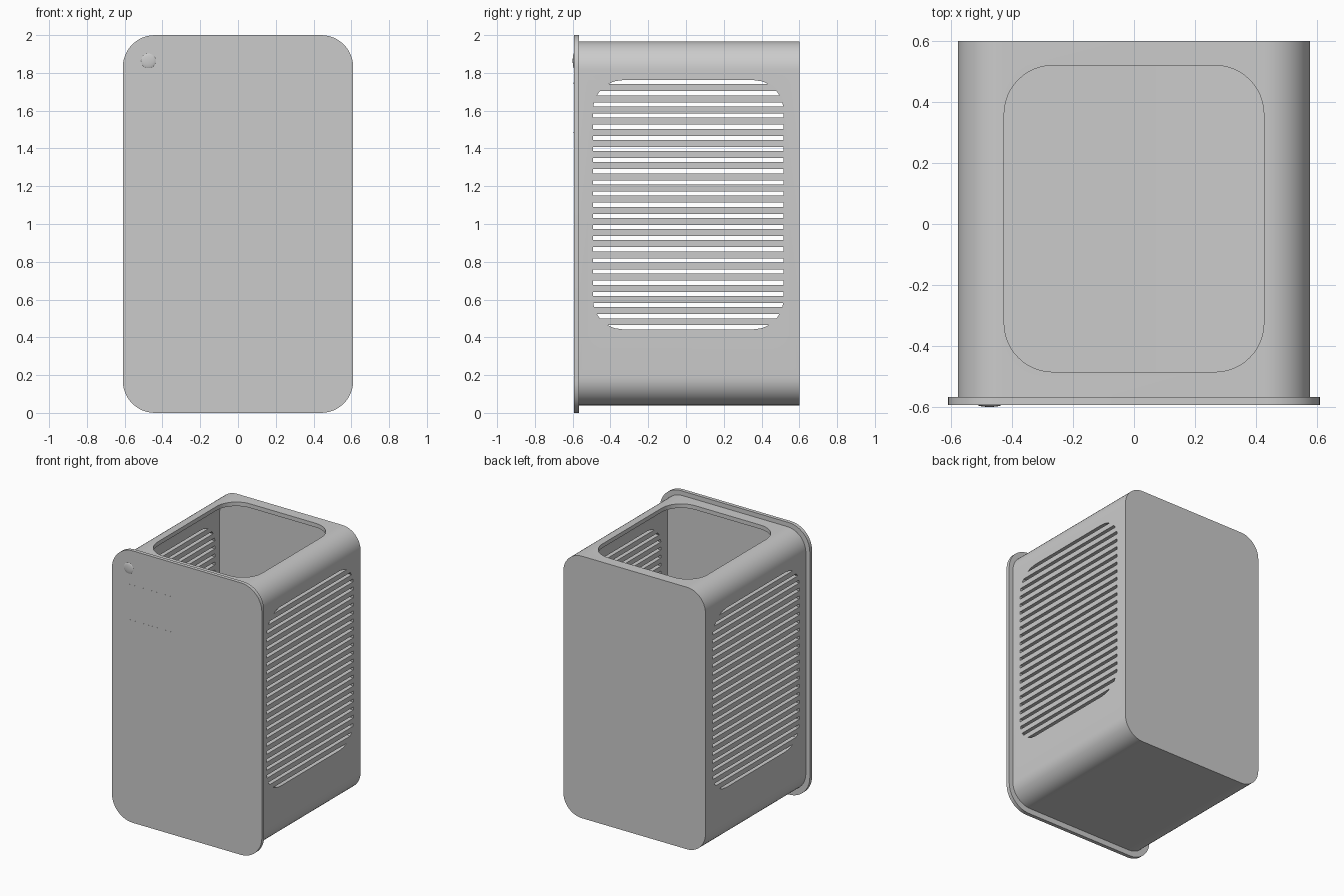
import bpy, bmesh
from math import sin, cos, pi, sqrt, radians

if "Cube" in bpy.data.objects:
    bpy.data.objects.remove(bpy.data.objects["Cube"])


def rounded_rect(a0, a1, b0, b1, r, steps=12):
    """Counter-clockwise rounded rectangle outline."""
    pts = []
    corners = ((a1 - r, b1 - r), (a0 + r, b1 - r), (a0 + r, b0 + r), (a1 - r, b0 + r))
    for q, (ca, cb) in enumerate(corners):
        for i in range(steps + 1):
            t = (q + i / steps) * pi / 2
            pts.append((ca + r * cos(t), cb + r * sin(t)))
    return pts


# Map (profile a, profile b, depth) to xyz for each extrusion axis
AXES = {'x': lambda a, b, d: (d, a, b),
        'y': lambda a, b, d: (a, d, b),
        'z': lambda a, b, d: (a, b, d)}


def prism(name, outlines, axis, d0, d1, bevel=0):
    """Extrude one or more outlines along an axis into one object."""
    bm = bmesh.new()
    for pts in outlines:
        n = len(pts)
        lo = [bm.verts.new(AXES[axis](a, b, d0)) for a, b in pts]
        hi = [bm.verts.new(AXES[axis](a, b, d1)) for a, b in pts]
        caps = [bm.faces.new(lo[::-1]), bm.faces.new(hi)]
        for i in range(n):
            j = (i + 1) % n
            bm.faces.new((lo[i], lo[j], hi[j], hi[i]))
        if bevel:
            rim = [e for f in caps for e in f.edges]
            bmesh.ops.bevel(bm, geom=rim, offset=bevel, segments=2,
                            profile=0.5, affect='EDGES')
    bmesh.ops.recalc_face_normals(bm, faces=bm.faces)
    mesh = bpy.data.meshes.new(name)
    bm.to_mesh(mesh)
    bm.free()
    obj = bpy.data.objects.new(name, mesh)
    bpy.context.collection.objects.link(obj)
    return obj


def activate(obj):
    bpy.ops.object.select_all(action='DESELECT')
    obj.select_set(True)
    bpy.context.view_layer.objects.active = obj


def cut(obj, cutter):
    cutter.hide_render = True
    mod = obj.modifiers.new("cut", 'BOOLEAN')
    mod.operation = 'DIFFERENCE'
    mod.solver = 'EXACT'
    mod.object = cutter
    activate(obj)
    bpy.ops.object.modifier_apply(modifier=mod.name)
    bpy.data.objects.remove(cutter)


def smooth(obj):
    activate(obj)
    bpy.ops.object.shade_smooth_by_angle(angle=radians(30))


# Hollow body shell, open towards the front panel
WALL = 0.03
body = prism("body_shell", [rounded_rect(-0.578, 0.578, 0.04, 1.967, 0.15)],
             'y', -0.568, 0.6, bevel=0.007)
cut(body, prism("cavity_cutter",
                [rounded_rect(-0.578 + WALL, 0.578 - WALL, 0.04 + WALL, 1.967 - WALL, 0.15 - WALL)],
                'y', -0.7, 0.6 - WALL))

# Large rounded opening in the top
cut(body, prism("top_opening_cutter",
                [rounded_rect(-0.426, 0.426, -0.485, 0.52, 0.16)], 'z', 1.8, 2.2))

# Vent slots through both sides, clipped to a rounded rectangle
Y0, Y1, Z0, Z1, R = -0.492, 0.515, 0.442, 1.762, 0.16
COUNT, HEIGHT = 23, 0.022


def inset(z):
    k = max(0, R - min(z - Z0, Z1 - z))
    return R - sqrt(max(0, R * R - k * k))


slots = []
for i in range(COUNT):
    z = Z0 + i * (Z1 - Z0 - HEIGHT) / (COUNT - 1)
    levels = [z + HEIGHT * k / 4 for k in range(5)]
    slots.append([(Y1 - inset(v), v) for v in levels] +
                 [(Y0 + inset(v), v) for v in reversed(levels)])
cut(body, prism("vent_cutter", slots, 'x', -0.7, 0.7))
smooth(body)

# Front panel overhanging the body
panel = prism("front_panel", [rounded_rect(-0.61, 0.61, 0, 2, 0.17)],
              'y', -0.594, -0.567, bevel=0.005)
smooth(panel)

# Slightly domed power button
bpy.ops.mesh.primitive_uv_sphere_add(segments=32, ring_count=16, radius=1,
                                     location=(-0.474, -0.592, 1.864),
                                     rotation=(pi / 2, 0, 0))
button = bpy.context.object
button.name = "power_button"
button.scale = (0.04, 0.04, 0.008)
smooth(button)

# Two hairline indicator strips almost flush with the panel
for name, z in (("upper_indicator_strip", 1.745), ("lower_indicator_strip", 1.485)):
    prism(name, [[(-0.51, z - 0.003), (-0.13, z - 0.003), (-0.13, z + 0.003), (-0.51, z + 0.003)]],
          'y', -0.5945, -0.59)
